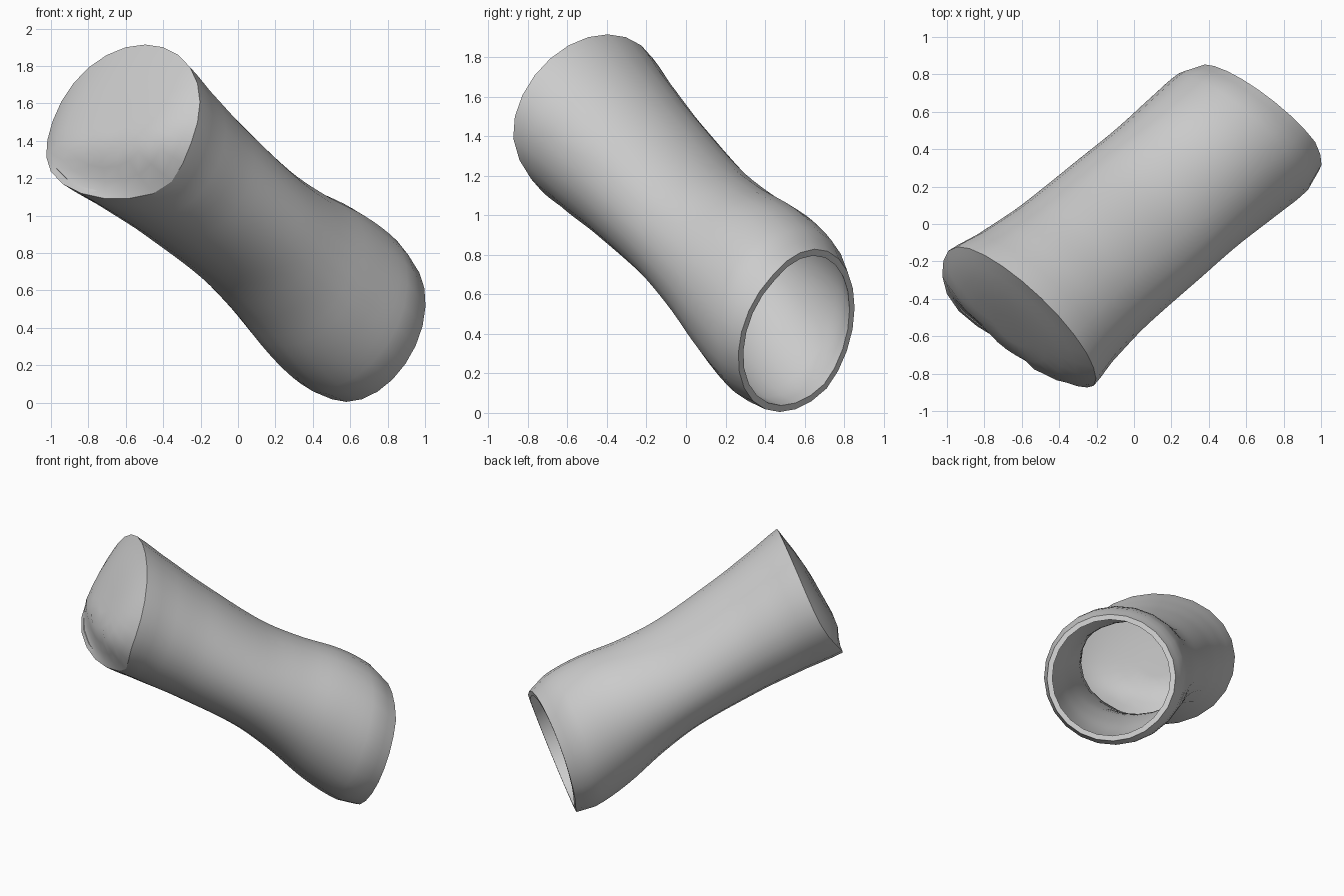
import bpy, bmesh, math
from mathutils import Vector

if "Cube" in bpy.data.objects:
    bpy.data.objects.remove(bpy.data.objects["Cube"])

SEG, RINGS = 24, 30
TOP, BOTTOM = Vector((-.60, -.50, 1.50)), Vector((.68, .575, .41))
H = Vector((.72, -.69, 0)).normalized()      # sideways axis of each section
U = Vector((.235, .235, .94)).normalized()   # upward axis of each section
N = U.cross(H).normalized()
if N.x > 0:
    N = -N                                   # outward at the top end

# position along the tube, half width, half height
KEYS = [(0, .53, .44), (.1, .495, .415), (.25, .465, .38), (.5, .455, .35),
        (.65, .45, .385), (.8, .46, .45), (.93, .465, .465), (1, .425, .43)]


def catmull(p0, p1, p2, p3, f):
    return .5 * (2*p1 + (p2-p0)*f + (2*p0-5*p1+4*p2-p3)*f*f + (3*p1-p0-3*p2+p3)*f**3)


def section(t):
    i = max(k for k in range(len(KEYS) - 1) if KEYS[k][0] <= t)
    f = (t - KEYS[i][0]) / (KEYS[i+1][0] - KEYS[i][0])
    k = [KEYS[min(max(i+j, 0), len(KEYS)-1)] for j in (-1, 0, 1, 2)]
    return [catmull(*(q[c] for q in k), f) for c in (1, 2)]


def bump(w, centre, width):
    d = (math.degrees(w) - centre + 180) % 360 - 180
    return math.exp(-(d / width) ** 2)


def top_rim(w):
    """Uneven top rim: a lip at lower left, a dent at lower right."""
    return .09 * bump(w, 232, 38) - .08 * bump(w, 308, 26)


def low_rim(w):
    """Lower rim set back along its upper left side."""
    return .055 * max(0, math.cos(w - math.radians(135)))


def ring(bm, centre, a, b, shift):
    out = []
    for i in range(SEG):
        w = 2 * math.pi * i / SEG
        co = centre + H * a * math.cos(w) + U * b * math.sin(w) + N * shift(w)
        out.append(bm.verts.new(co))
    return out


def bridge(bm, r1, r2):
    for i in range(SEG):
        j = (i + 1) % SEG
        bm.faces.new((r1[i], r1[j], r2[j], r2[i]))


grey = bpy.data.materials.new("plain grey")
grey.diffuse_color = (.6, .6, .6, 1)
grey.use_nodes = True
grey.node_tree.nodes["Principled BSDF"].inputs["Base Color"].default_value = grey.diffuse_color


def finish(bm, name):
    bmesh.ops.recalc_face_normals(bm, faces=bm.faces)
    me = bpy.data.meshes.new(name)
    bm.to_mesh(me)
    bm.free()
    me.materials.append(grey)
    ob = bpy.data.objects.new(name, me)
    bpy.context.collection.objects.link(ob)
    bpy.ops.object.select_all(action='DESELECT')
    ob.select_set(True)
    bpy.context.view_layer.objects.active = ob
    bpy.ops.object.shade_smooth_by_angle(angle=math.radians(35))
    return ob


# hollow tube: outer wall, then inner wall back, closed into a loop of rings
bm = bmesh.new()
loops = []
for wall in (0, .035):
    ts = [i / RINGS for i in range(RINGS + 1)]
    for t in (ts if wall == 0 else reversed(ts)):
        a, b = section(t)
        near, far = max(0, 1 - t / .15), max(0, (t - .8) / .2)
        loops.append(ring(bm, TOP.lerp(BOTTOM, t), a - wall, b - wall,
                          lambda w: near * top_rim(w) + far * low_rim(w)))
for k in range(len(loops)):
    bridge(bm, loops[k], loops[(k + 1) % len(loops)])
finish(bm, "tube_wall")

# bulging cap on the top end, with a ridge near its lower edge
bm = bmesh.new()
a, b = section(0)


def bulge(r, w):
    v = r * math.sin(w)
    peak = (1 - v) / 1.45 if v > -.45 else (v + 1) / .55
    return .13 * (1 - r**4) * (.15 + .85 * peak) + r**4 * top_rim(w)


prev = None
for r in (1, .92, .8, .65, .45, .22):
    cur = ring(bm, TOP, a * r, b * r, lambda w: bulge(r, w))
    if prev:
        bridge(bm, prev, cur)
    prev = cur
bm.faces.new(prev)
cap = finish(bm, "end_cap")
# face the cap outward
if sum((p.normal.dot(N) * p.area for p in cap.data.polygons)) < 0:
    cap.data.flip_normals()
